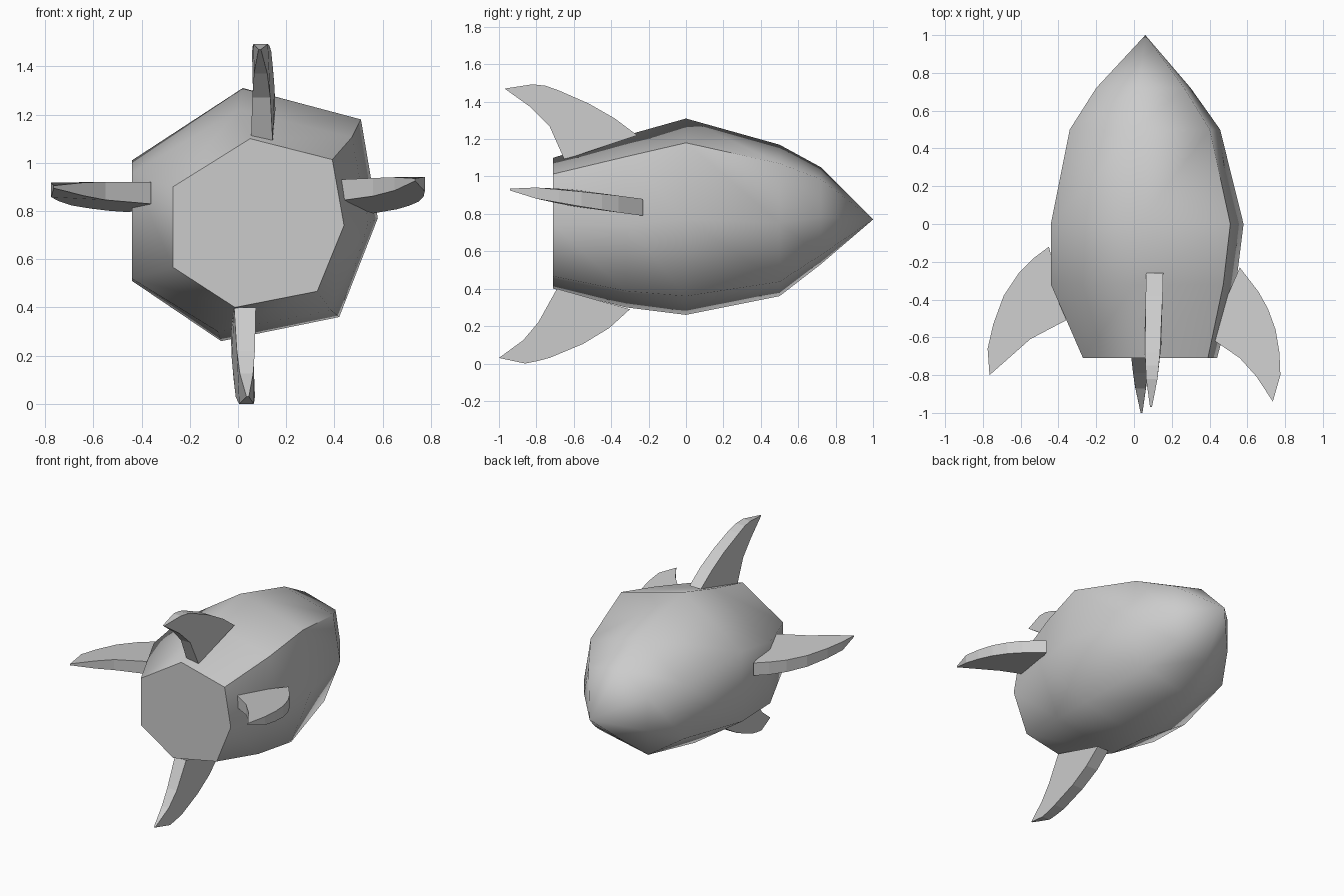
import bpy, bmesh, math

if "Cube" in bpy.data.objects:
    bpy.data.objects.remove(bpy.data.objects["Cube"])


def finish(name, bm, smooth_angle=None):
    bmesh.ops.recalc_face_normals(bm, faces=bm.faces)
    mesh = bpy.data.meshes.new(name)
    bm.to_mesh(mesh)
    bm.free()
    ob = bpy.data.objects.new(name, mesh)
    bpy.context.collection.objects.link(ob)
    if smooth_angle:
        bpy.ops.object.select_all(action='DESELECT')
        ob.select_set(True)
        bpy.context.view_layer.objects.active = ob
        bpy.ops.object.shade_smooth_by_angle(angle=math.radians(smooth_angle))
    return ob


# Hull: slightly uneven seven-sided section, scaled along y and closed to a nose
section = [(.02, 1.31), (.51, 1.18), (.58, .77), (.42, .36),
           (-.07, .26), (-.44, .51), (-.44, 1.01)]
unit = [((x - .07) / .51, (z - .785) / .525) for x, z in section]
# y, centre x, centre z, half width, half height
rings = [(-.71, .085, .75, .355, .35),
         (-.32, .05, .76, .49, .46),
         (.0, .07, .785, .51, .525),
         (.5, .058, .765, .398, .405),
         (.72, .05, .79, .25, .26)]
bm = bmesh.new()
loops = [[bm.verts.new((cx + u * sx, y, cz + v * sz)) for u, v in unit]
         for y, cx, cz, sx, sz in rings]
nose = bm.verts.new((.06, 1.0, .77))
for i in range(7):
    j = (i + 1) % 7
    for a, b in zip(loops, loops[1:]):
        bm.faces.new((a[i], a[j], b[j], b[i]))
    bm.faces.new((loops[-1][i], loops[-1][j], nose))
bm.faces.new(loops[0])
finish("rocket_hull", bm, 60)


# Fins: curved outline (front root, leading edge, tip, trailing edge, rear root)
# thinned toward the tip and leaning sideways from front to tip
THICK = [.09, .09, .085, .08, .07, .06, .01, .055, .075, .09]


def fin(name, outline, upright, front, tip):
    y0, y1 = outline[0][1], outline[6][1]
    bm = bmesh.new()
    sides = []
    for s in (-.5, .5):
        side = []
        for (r, y), t in zip(outline, THICK):
            c = front + (tip - front) * (y - y0) / (y1 - y0) + s * t
            side.append(bm.verts.new((c, y, r) if upright else (r, y, c)))
        sides.append(side)
        bm.faces.new(side)
    a, b = sides
    for i in range(len(a)):
        j = (i + 1) % len(a)
        bm.faces.new((a[i], a[j], b[j], b[i]))
    finish(name, bm)


fin("top_fin", [(1.22, -.26), (1.31, -.38), (1.39, -.52), (1.46, -.68), (1.485, -.75),
                (1.493, -.82), (1.47, -.97), (1.37, -.83), (1.27, -.73), (1.09, -.65)],
    True, .11, .09)
fin("bottom_fin", [(.29, -.30), (.19, -.41), (.105, -.55), (.03, -.73), (.012, -.80),
                   (0, -.86), (.03, -1.0), (.125, -.87), (.22, -.79), (.40, -.69)],
    True, .015, .04)
fin("right_fin", [(.56, -.23), (.66, -.36), (.71, -.45), (.75, -.56), (.77, -.68),
                  (.775, -.80), (.735, -.94), (.65, -.81), (.56, -.71), (.40, -.60)],
    False, .835, .93)
fin("left_fin", [(-.45, -.12), (-.53, -.18), (-.61, -.26), (-.69, -.38), (-.745, -.53),
                 (-.775, -.66), (-.765, -.80), (-.64, -.69), (-.55, -.61), (-.36, -.51)],
    False, .84, .90)
